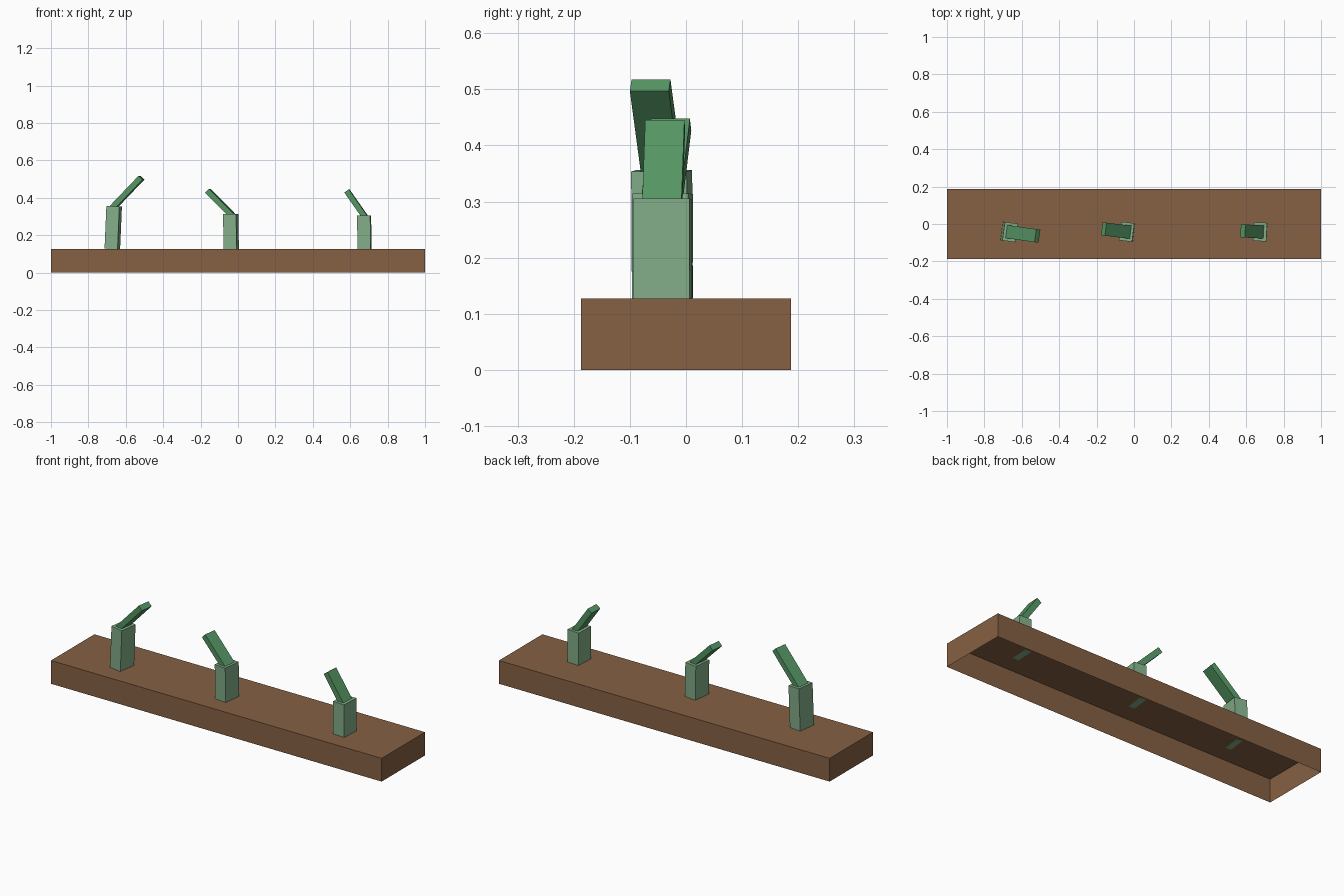
import bpy, bmesh
from math import radians, cos, sin
from mathutils import Matrix, Vector

cube = bpy.data.objects.get("Cube")
if cube:
    bpy.data.objects.remove(cube, do_unlink=True)


def material(name, rgb):
    colour = [(c / 255) ** 2.2 for c in rgb] + [1.0]
    mat = bpy.data.materials.new(name)
    mat.use_nodes = True
    mat.diffuse_color = colour
    mat.node_tree.nodes["Principled BSDF"].inputs["Base Color"].default_value = colour
    return mat


brown = material("soil_brown", (133, 97, 69))
light_green = material("stalk_green", (129, 172, 135))
dark_green = material("leaf_green", (86, 148, 99))


def box(name, size, mat, matrix, open_bottom=False):
    """Box standing on its local z = 0, placed by a matrix."""
    bm = bmesh.new()
    bmesh.ops.create_cube(bm, size=1.0)
    bmesh.ops.translate(bm, verts=bm.verts, vec=(0, 0, 0.5))
    bmesh.ops.scale(bm, verts=bm.verts, vec=size)
    if open_bottom:
        bottom = [f for f in bm.faces if f.normal.z < -0.9]
        bmesh.ops.delete(bm, geom=bottom, context='FACES')
    mesh = bpy.data.meshes.new(name)
    bm.to_mesh(mesh)
    bm.free()
    mesh.materials.append(mat)
    obj = bpy.data.objects.new(name, mesh)
    obj.matrix_world = matrix
    bpy.context.collection.objects.link(obj)
    return obj


# Planter bed, hollow underneath
BED_TOP = 0.127
box("planter_bed", (2.0, 0.375, BED_TOP), brown, Matrix(), open_bottom=True)


def sprout(side, x, height, yaw, lean, leaf_tilt, leaf_length):
    """Upright stalk with one slanted leaf; tilts are degrees from vertical towards +x."""
    turn = Matrix.Rotation(radians(yaw), 4, 'Z')
    foot = Matrix.Translation((x, -0.042, BED_TOP)) @ turn
    stalk = foot @ Matrix.Rotation(radians(lean), 4, 'Y')
    box(side + "_stalk", (0.07, 0.1, height), light_green, stalk)

    # Leaf starts slightly inside the top of the stalk
    sunk = 0.02
    top = stalk @ Vector((0, 0, height))
    leaf = (Matrix.Translation(top) @ turn @ Matrix.Rotation(radians(leaf_tilt), 4, 'Y')
            @ Matrix.Translation((0, 0, -sunk)))
    box(side + "_leaf", (0.03, 0.07, leaf_length + sunk), dark_green, leaf)


sprout("right", -0.672, 0.228, -8, 2.5, 44, 0.212)
sprout("middle", -0.036, 0.187, -7, -1, -45, 0.174)
sprout("left", 0.676, 0.178, -3, -0.5, -35, 0.161)
